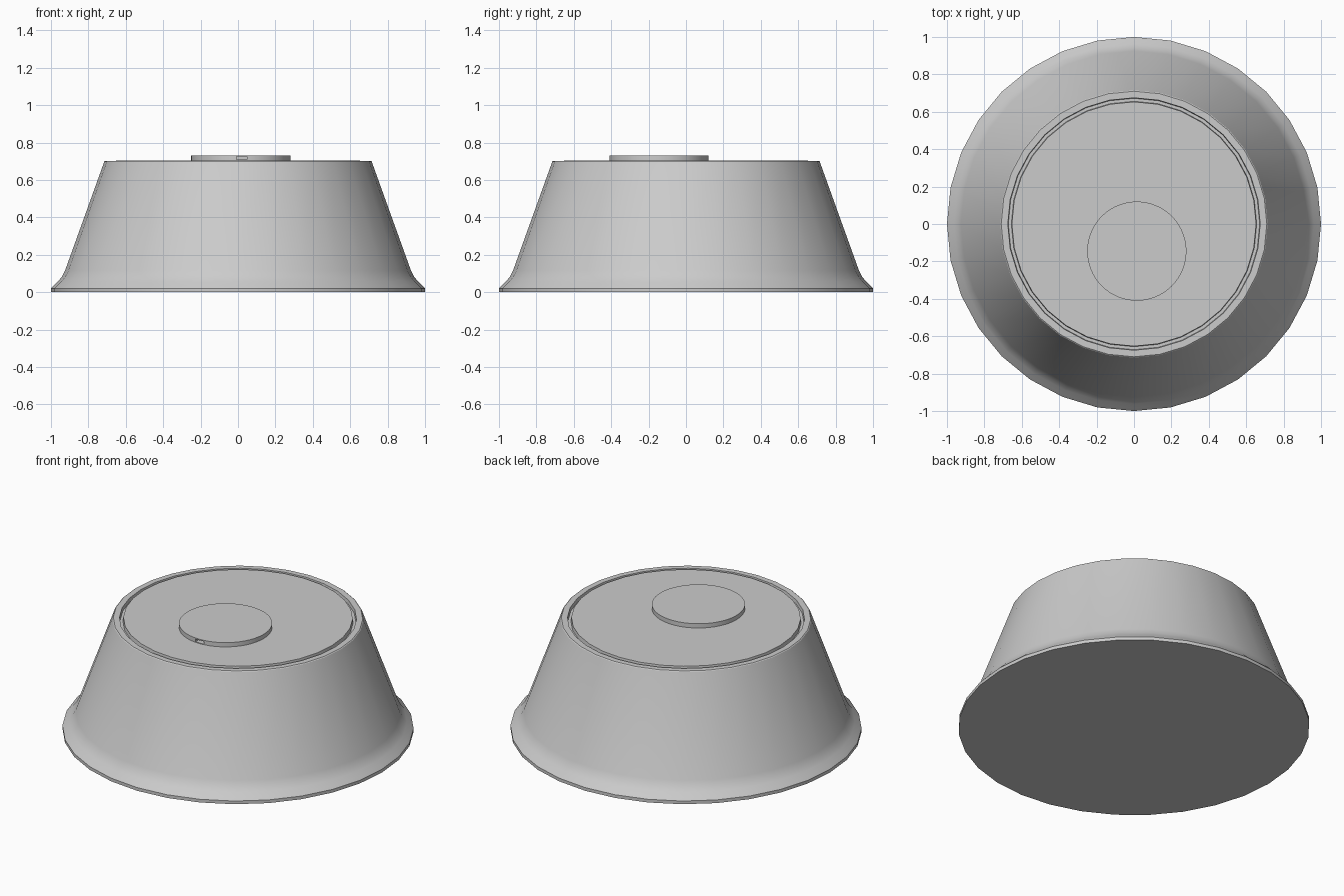
import bpy, bmesh, math

if "Cube" in bpy.data.objects:
    bpy.data.objects.remove(bpy.data.objects["Cube"])

def lathe(name, profile, segments, centre=(0, 0)):
    """Revolve (radius, z) points about z and cap both ends."""
    bm = bmesh.new()
    rings = []
    for r, z in profile:
        rings.append([bm.verts.new((r * math.cos(2 * math.pi * i / segments),
                                    r * math.sin(2 * math.pi * i / segments), z))
                      for i in range(segments)])
    for a, b in zip(rings, rings[1:]):
        for i in range(segments):
            j = (i + 1) % segments
            bm.faces.new((a[i], a[j], b[j], b[i]))
    bm.faces.new(rings[0][::-1])
    bm.faces.new(rings[-1])
    mesh = bpy.data.meshes.new(name)
    bm.to_mesh(mesh)
    bm.free()
    obj = bpy.data.objects.new(name, mesh)
    obj.location = (centre[0], centre[1], 0)
    bpy.context.collection.objects.link(obj)
    bpy.ops.object.select_all(action='DESELECT')
    obj.select_set(True)
    bpy.context.view_layer.objects.active = obj
    bpy.ops.object.shade_smooth_by_angle(angle=math.radians(30))
    return obj

# Tapered housing with flared foot, rim and shallow groove around the top plate
lathe("housing", [(1.0, 0), (1.0, 0.02), (0.985, 0.036), (0.962, 0.058),
                  (0.942, 0.082), (0.925, 0.115), (0.715, 0.698),
                  (0.71, 0.702), (0.675, 0.702), (0.672, 0.68),
                  (0.656, 0.68), (0.653, 0.705)], 32)

# Off-centre raised button
button = lathe("top_button", [(0.265, 0.69), (0.265, 0.732)], 96, (0.015, -0.145))

# Small slot in the front edge of the button
bpy.ops.mesh.primitive_cube_add(size=1, location=(0.02, -0.41, 0.717))
cutter = bpy.context.object
cutter.name = "slot_cutter"
cutter.scale = (0.056, 0.06, 0.016)
cutter.hide_render = True
cutter.display_type = 'WIRE'
slot = button.modifiers.new("slot", 'BOOLEAN')
slot.operation = 'DIFFERENCE'
slot.object = cutter
